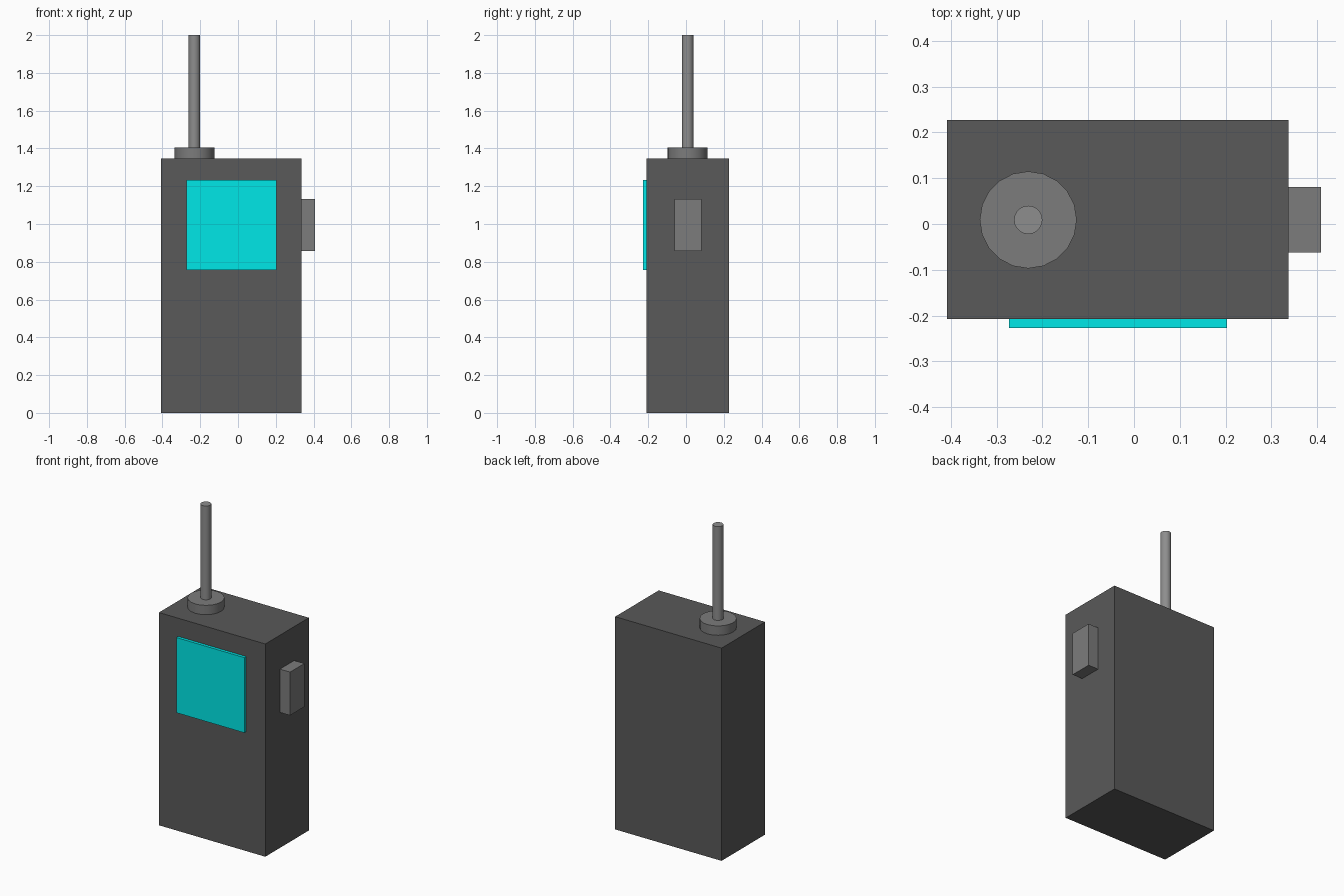
import bpy
from mathutils import Vector

if "Cube" in bpy.data.objects:
    bpy.data.objects.remove(bpy.data.objects["Cube"])


def paint(name, r, g, b):
    mat = bpy.data.materials.new(name)
    mat.diffuse_color = (r, g, b, 1)
    mat.use_nodes = True
    mat.node_tree.nodes["Principled BSDF"].inputs["Base Color"].default_value = mat.diffuse_color
    return mat


case_grey = paint("case_grey", 0.1, 0.1, 0.1)
trim_grey = paint("trim_grey", 0.2, 0.2, 0.2)
rod_grey = paint("rod_grey", 0.27, 0.27, 0.27)
cyan = paint("screen_cyan", 0.0, 0.8, 0.8)


def box(name, lo, hi, mat):
    lo, hi = Vector(lo), Vector(hi)
    bpy.ops.mesh.primitive_cube_add(size=1, location=(lo + hi) / 2)
    ob = bpy.context.object
    ob.name = name
    ob.scale = hi - lo
    bpy.ops.object.transform_apply(location=False, rotation=False, scale=True)
    ob.data.materials.append(mat)


def post(name, radius, z0, z1, mat, x=-0.231, y=0.009):
    bpy.ops.mesh.primitive_cylinder_add(vertices=20, radius=radius, depth=z1 - z0,
                                        location=(x, y, (z0 + z1) / 2))
    ob = bpy.context.object
    ob.name = name
    bpy.ops.object.shade_smooth_by_angle()
    ob.data.materials.append(mat)


# Main case
box("body", (-0.408, -0.208, 0), (0.337, 0.227, 1.347), case_grey)

# Screen, slightly proud of the front face
box("screen", (-0.273, -0.227, 0.756), (0.203, -0.200, 1.232), cyan)

# Push button on the right side
box("side_button", (0.330, -0.062, 0.858), (0.408, 0.081, 1.132), trim_grey)

# Antenna collar and rod
post("antenna_base", 0.106, 1.340, 1.406, trim_grey)
post("antenna", 0.031, 1.400, 2.0, rod_grey)
